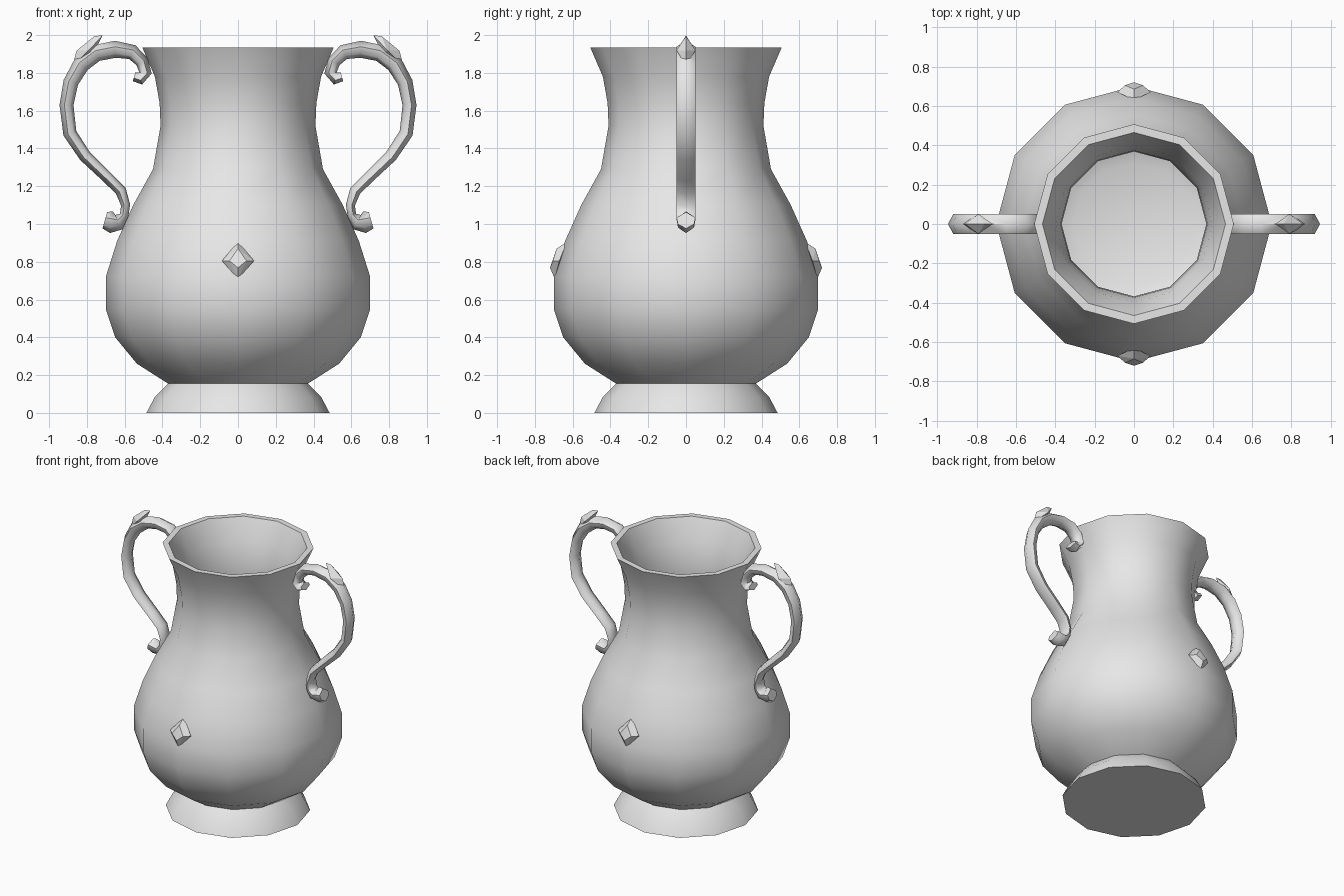
import bpy, bmesh, math
from mathutils import Vector

cube = bpy.data.objects.get("Cube")
if cube:
    bpy.data.objects.remove(cube, do_unlink=True)

SIDES = 12

grey = bpy.data.materials.new("plain_grey")
grey.use_nodes = True
colour = (0.8, 0.8, 0.8, 1)
grey.diffuse_color = colour
for node in grey.node_tree.nodes:
    if node.type == 'BSDF_PRINCIPLED':
        node.inputs["Base Color"].default_value = colour


def finish(name, bm, angle=None):
    """Turn a bmesh into a named object, optionally smooth shaded."""
    bmesh.ops.recalc_face_normals(bm, faces=bm.faces[:])
    mesh = bpy.data.meshes.new(name)
    bm.to_mesh(mesh)
    bm.free()
    mesh.materials.append(grey)
    obj = bpy.data.objects.new(name, mesh)
    bpy.context.collection.objects.link(obj)
    if angle:
        bpy.ops.object.select_all(action='DESELECT')
        obj.select_set(True)
        bpy.context.view_layer.objects.active = obj
        bpy.ops.object.shade_smooth_by_angle(angle=math.radians(angle))
    return obj


def skin(name, rings, angle):
    """Bridge a list of equal point rings and cap both ends."""
    bm = bmesh.new()
    loops = [[bm.verts.new(p) for p in ring] for ring in rings]
    n = len(loops[0])
    for a, b in zip(loops, loops[1:]):
        for i in range(n):
            j = (i + 1) % n
            bm.faces.new((a[i], a[j], b[j], b[i]))
    bm.faces.new(loops[0][::-1])
    bm.faces.new(loops[-1])
    return finish(name, bm, angle)


def lathe(name, profile, angle):
    turn = [math.tau * i / SIDES for i in range(SIDES)]
    return skin(name, [[(r * math.cos(a), r * math.sin(a), z) for a in turn]
                       for r, z in profile], angle)


def hull(name, points):
    bm = bmesh.new()
    for p in points:
        bm.verts.new(p)
    bmesh.ops.convex_hull(bm, input=bm.verts[:])
    return finish(name, bm)


# Flared foot
lathe("foot", [(0.485, 0), (0.44, 0.085), (0.37, 0.155)], 35)

# Hollow pear-shaped body: outer wall up to the rim, inner wall down to the floor
outer = [(0.37, 0.155), (0.535, 0.26), (0.65, 0.4), (0.7, 0.55), (0.7, 0.72),
         (0.64, 0.91), (0.555, 1.1), (0.45, 1.29), (0.41, 1.52),
         (0.415, 1.64), (0.44, 1.78), (0.507, 1.935)]
inner = [(r - 0.042, z) for r, z in outer[:0:-1]]
lathe("body", outer + inner + [(0.31, 0.19)], 31.5)

# Scroll handle path: x, z, half thickness
path = [(0.55, 1.78, 0.025), (0.518, 1.77, 0.033), (0.49, 1.8, 0.033),
        (0.508, 1.86, 0.035), (0.56, 1.91, 0.04), (0.65, 1.925, 0.045),
        (0.75, 1.905, 0.045), (0.83, 1.845, 0.045), (0.885, 1.75, 0.04),
        (0.908, 1.63, 0.037), (0.89, 1.48, 0.036), (0.81, 1.36, 0.033),
        (0.69, 1.245, 0.03), (0.62, 1.175, 0.03), (0.595, 1.1, 0.024),
        (0.603, 1.045, 0.024), (0.63, 1.01, 0.043), (0.67, 1.01, 0.058),
        (0.705, 1.02, 0.045)]
# Ridged six-sided section: share of thickness, share of width
section = [(1, 0), (0.3, 1), (-0.5, 0.85), (-1, 0), (-0.5, -0.85), (0.3, -1)]
WIDTH = 0.05


def handle(name, side):
    rings = []
    for i, (x, z, t) in enumerate(path):
        before, after = path[max(i - 1, 0)], path[min(i + 1, len(path) - 1)]
        along = Vector((after[0] - before[0], after[1] - before[1])).normalized()
        nx, nz = -along.y, along.x
        rings.append([(side * (x + nx * t * u), v * WIDTH, z + nz * t * u)
                      for u, v in section])
    skin(name, rings, 62)


# Handles, each with a pointed leaf-shaped thumb rest
for label, side in (("left", 1), ("right", -1)):
    handle(label + "_handle", side)
    ridge = [(0.718, 1.998), (0.76, 1.995), (0.855, 1.917), (0.876, 1.835), (0.77, 1.89)]
    hull(label + "_handle_leaf",
         [(side * x, 0, z) for x, z in ridge] +
         [(side * 0.79, y, 1.92) for y in (-WIDTH, WIDTH)])

# Raised diamond studs on the front and back of the belly
for label, side in (("front", -1), ("back", 1)):
    stud = [(0, 0.63, 0.907), (0.085, 0.67, 0.805), (-0.085, 0.67, 0.805), (0, 0.695, 0.71),
            (0, 0.685, 0.87), (0.045, 0.705, 0.805), (-0.045, 0.705, 0.805), (0, 0.72, 0.768)]
    hull(label + "_stud", [(x, side * y, z) for x, y, z in stud])
